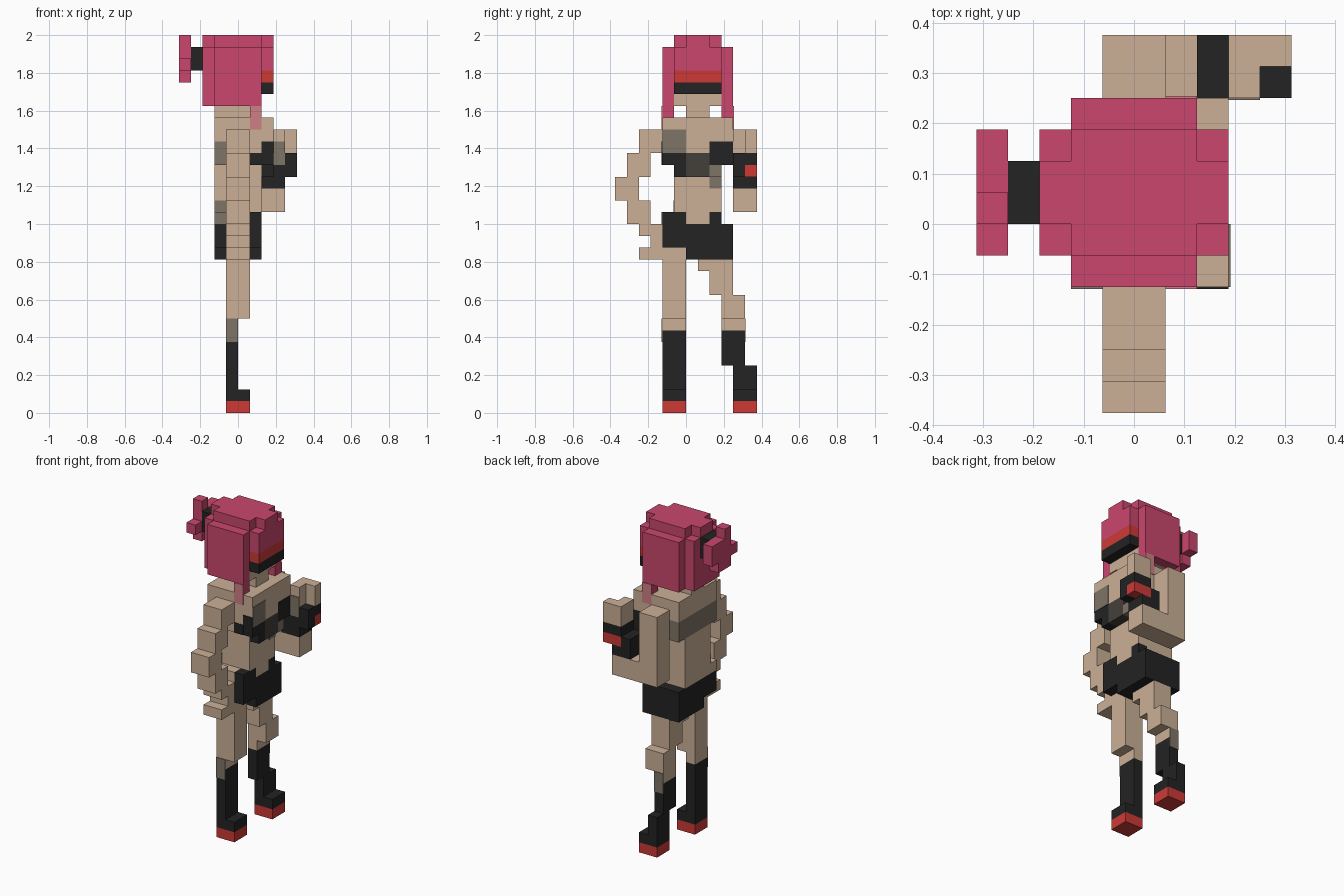
import bpy, bmesh

if "Cube" in bpy.data.objects:
    bpy.data.objects.remove(bpy.data.objects["Cube"])

U = 1 / 16          # block size
P = 0.06            # painted plate thickness, in blocks


def lin(c):
    c /= 255
    return c / 12.92 if c <= 0.04045 else ((c + 0.055) / 1.055) ** 2.4


NAMES = ["skin", "black", "pink", "red", "taupe", "pale_pink", "dark_taupe"]
RGB = [(203, 176, 150), (35, 35, 35), (202, 70, 110), (204, 58, 54),
       (128, 117, 103), (206, 126, 134), (68, 63, 58)]
MATS = []
for n, c in zip(NAMES, RGB):
    m = bpy.data.materials.new(n)
    m.diffuse_color = (*[lin(v) for v in c], 1)
    m.use_nodes = True
    m.node_tree.nodes["Principled BSDF"].inputs["Base Color"].default_value = m.diffuse_color
    MATS.append(m)
SKIN, BLACK, PINK, RED, TAUPE, PALE, DARK = range(7)


def part(name, boxes, mirror=False):
    """Blocks (material, x0, x1, y0, y1, z0, z1) in block units; mirror about y = 1."""
    bm = bmesh.new()
    if mirror:
        boxes = boxes + [(m, a, b, 2 - d, 2 - c, e, f) for m, a, b, c, d, e, f in boxes]
    for m, x0, x1, y0, y1, z0, z1 in boxes:
        vs = bmesh.ops.create_cube(bm, size=1)["verts"]
        for v in vs:
            v.co.x = (x1 if v.co.x > 0 else x0) * U
            v.co.y = (y1 if v.co.y > 0 else y0) * U
            v.co.z = (z1 if v.co.z > 0 else z0) * U
        for f in {f for v in vs for f in v.link_faces}:
            f.material_index = m
    me = bpy.data.meshes.new(name)
    bm.to_mesh(me)
    bm.free()
    for m in MATS:
        me.materials.append(m)
    ob = bpy.data.objects.new(name, me)
    bpy.context.collection.objects.link(ob)
    return ob


# Head core and neck
part("head", [(SKIN, -2, 2, -1, 3, 26, 31)])
part("neck", [(SKIN, -2, 2, 0, 2, 25, 26)])

# Hair: crown, back, fringe
part("hair_crown", [(PINK, -2, 2, -1, 3, 31, 32),
                    (PINK, -3, -2, -1, 3, 26, 31), (PINK, -3, -2, 0, 2, 31, 32)])
part("hair_fringe", [(PINK, 2, 3, -1, 3, 29, 31), (PINK, 2, 3, 0, 2, 31, 32)])
# Hair sides with front locks hanging over the shoulders
part("hair_sides", [(PINK, -2, 2, -2, -1, 26, 31), (PINK, 1, 2, -2, -1, 25, 26),
                    (PALE, 1, 2, -2 - P, -2, 24, 26)], mirror=True)
# Head band and visor
part("head_band", [(RED, 2, 3, -1, 3, 28, 29)])
part("visor", [(BLACK, 2, 3, -1, 3, 27, 28)])
# Ponytail
part("hair_tie", [(BLACK, -4, -3, 0, 2, 29, 31)])
part("ponytail", [(PINK, -5, -4, 0, 1, 28, 32), (PINK, -5, -4, 1, 2, 28, 31),
                  (PINK, -5, -4, 2, 3, 29, 31), (PINK, -5, -4, -1, 0, 29, 30)])

# Torso
part("shoulders", [(SKIN, -2, 3, -2, 4, 24, 25)])
part("upper_torso", [(SKIN, -2, 2, -2, 4, 23, 24), (SKIN, -1, 2, -2, 4, 21, 23),
                     (TAUPE, -2, -1, -2, 4, 21, 23)])
part("waist", [(SKIN, -2, 2, -1, 3, 17, 21), (TAUPE, -2, -1, -1 - P, -1, 17, 18)])
# Bust with top
part("bust", [(SKIN, 2, 3, -2, 2, 22, 24), (SKIN, 2, 3, 2, 4, 23, 24),
              (BLACK, 2, 3, -2, 0, 21, 22), (BLACK, 2, 3, -1, 0, 20, 21),
              (BLACK, 2, 3, 2, 4, 21, 23), (DARK, 2, 3, 0, 2, 20, 22),
              (TAUPE, 2, 3, 2, 3, 20, 21)])
part("bust_paint", [(TAUPE, 3, 3 + P, -2, 0, 22, 24), (BLACK, 2, 3, -2 - P, -2, 22, 23),
                    (BLACK, 1, 2, -2 - P, -2, 21, 22), (TAUPE, 2, 2 + P, 2, 3, 19, 20)])

# Shorts and hips
part("hips", [(SKIN, -2, 1, -2, 3, 16, 17), (SKIN, 1, 2, 0, 2, 16, 17),
              (TAUPE, -2, -1, -2 - P, -2, 16, 17)])
part("shorts", [(BLACK, -2, 2, -2, 0, 14, 16), (BLACK, -2, 2, 0, 4, 13, 16),
                (BLACK, 1, 2, -2, 0, 16, 17), (BLACK, 1, 2, 2, 3, 16, 17)])

# Right arm, hand on hip: steps of (y0, y1, z0, z1)
part("right_arm", [(SKIN, -1, 1, *s) for s in
                   [(-4, -2, 22, 24), (-5, -3, 20, 22), (-6, -4, 18, 20), (-5, -3, 16, 18)]])
part("right_hand", [(SKIN, -1, 1, *s) for s in
                    [(-4, -2, 15, 16), (-3, -2, 14, 15), (-4, -2, 13, 14)]])

# Left arm, bent forward with raised fist
part("left_arm", [(SKIN, -1, 1, 4, 6, 17, 24), (SKIN, 1, 4, 4, 6, 17, 19)])
part("left_glove", [(BLACK, 2, 4, 4, 6, 19, 20), (BLACK, 2, 3, 4, 5, 20, 21),
                    (BLACK, 3, 5, 4, 5, 20, 22), (BLACK, 3, 5, 5, 6, 21, 22)])
part("left_glove_stripe", [(RED, 3, 5, 5, 6, 20, 21), (BLACK, 2, 3, 5, 6, 20, 21)])
part("left_fist", [(SKIN, 3, 4, 4, 6, 22, 24), (SKIN, 4, 5, 5, 6, 22, 24),
                   (TAUPE, 3, 4, 4 - P, 4, 21, 23)])

# Right leg, straight
part("right_leg", [(SKIN, -1, 1, -2, 0, 8, 14), (SKIN, -1, 0, -2, 0, 7, 8),
                   (TAUPE, -1, 0, -2 - P, -2, 6, 8)])
part("right_boot", [(BLACK, -1, 0, -2, 0, 2, 7), (BLACK, -1, 1, -2, 0, 1, 2)])
part("right_sole", [(RED, -1, 1, -2, 0, 0, 1)])

# Left leg, stepping out
part("left_leg", [(SKIN, -1, 1, 1, 4, 12, 13), (SKIN, -1, 1, 2, 4, 10, 12),
                  (SKIN, -1, 1, 3, 5, 8, 10), (SKIN, -1, 0, 3, 5, 7, 8),
                  (TAUPE, -1, 0, 5, 5 + P, 6, 8)])
part("left_boot", [(BLACK, -1, 0, 3, 5, 4, 7), (BLACK, -1, 0, 4, 6, 2, 4),
                   (BLACK, -1, 1, 4, 6, 1, 2)])
part("left_sole", [(RED, -1, 1, 4, 6, 0, 1)])
